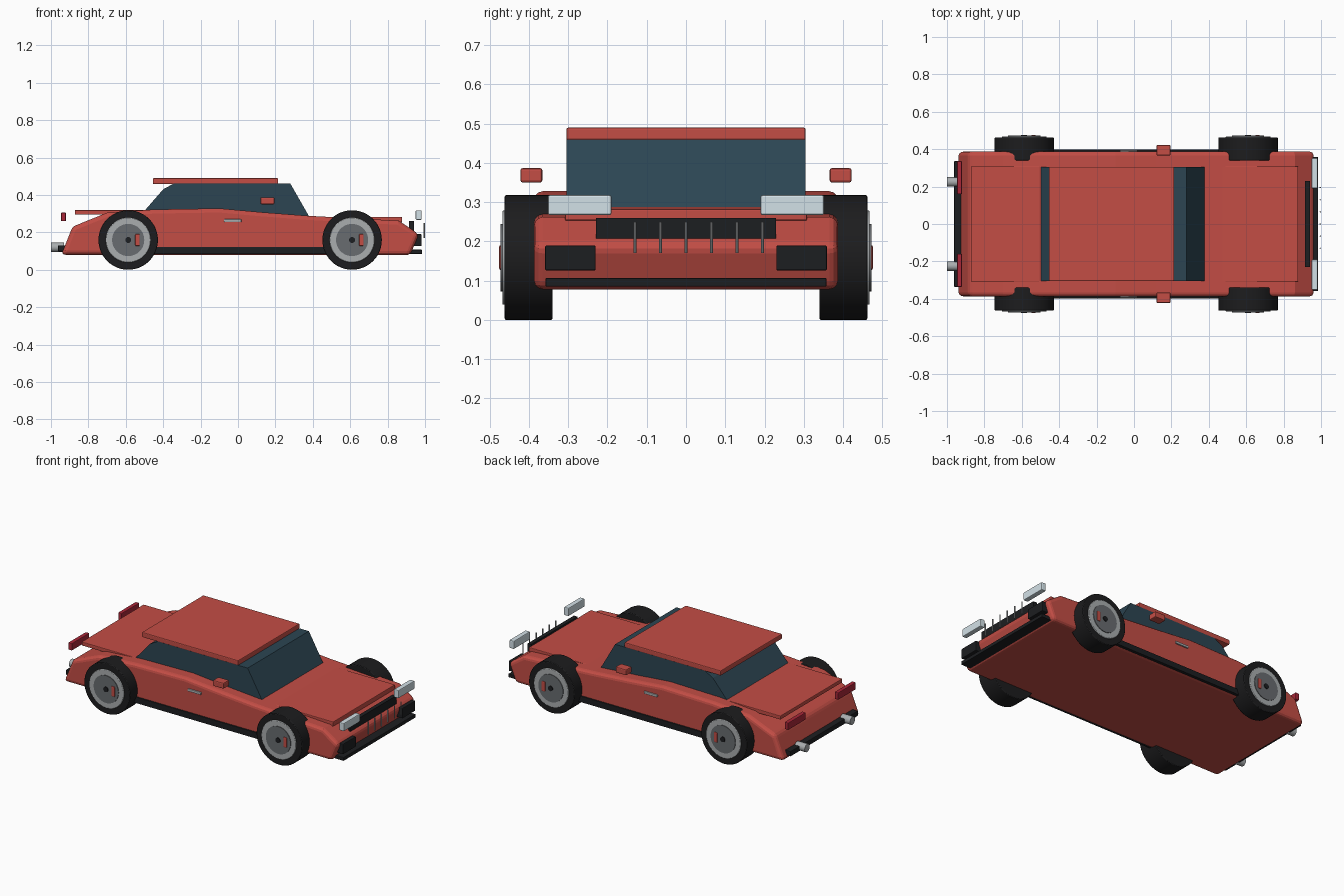
import bpy, bmesh, math
from mathutils import Matrix

if "Cube" in bpy.data.objects:
    bpy.data.objects.remove(bpy.data.objects["Cube"])


def mat(name, r, g, b):
    m = bpy.data.materials.new(name)
    m.diffuse_color = (r, g, b, 1)
    m.use_nodes = True
    m.node_tree.nodes["Principled BSDF"].inputs["Base Color"].default_value = m.diffuse_color
    return m


RED = mat("paint", 0.55, 0.075, 0.06)
BLACK = mat("black_trim", 0.012, 0.013, 0.015)
RUBBER = mat("rubber", 0.012, 0.012, 0.013)
GLASS = mat("tinted_glass", 0.025, 0.06, 0.085)
LAMP = mat("headlight_lens", 0.65, 0.75, 0.8)
TAIL = mat("tail_lens", 0.4, 0.02, 0.04)
METAL = mat("metal", 0.4, 0.42, 0.43)
DARK = mat("dark_metal", 0.14, 0.15, 0.16)


def finish(name, bm, material, bevel=0, segs=2, smooth=False):
    bmesh.ops.recalc_face_normals(bm, faces=bm.faces)
    me = bpy.data.meshes.new(name)
    bm.to_mesh(me)
    bm.free()
    ob = bpy.data.objects.new(name, me)
    bpy.context.collection.objects.link(ob)
    me.materials.append(material)
    if bevel:
        mod = ob.modifiers.new("bevel", 'BEVEL')
        mod.width, mod.segments = bevel, segs
        mod.limit_method = 'ANGLE'
        mod.angle_limit = math.radians(40)
    if smooth:
        bpy.context.view_layer.objects.active = ob
        ob.select_set(True)
        bpy.ops.object.shade_smooth_by_angle(angle=math.radians(35))
        ob.select_set(False)
    return ob


def box(name, x, y, z, material, bevel=0):
    """Box from (min, max) ranges on each axis."""
    bm = bmesh.new()
    bmesh.ops.create_cube(bm, size=1)
    for v in bm.verts:
        v.co = [r[0] + (c + 0.5) * (r[1] - r[0]) for c, r in zip(v.co, (x, y, z))]
    return finish(name, bm, material, bevel)


def pair(name, x, y, z, material, bevel=0):
    box(name + "_left", x, y, z, material, bevel)
    box(name + "_right", x, (-y[1], -y[0]), z, material, bevel)


def prism(name, profile, half, material, bevel=0, segs=2):
    """Side profile in xz, extruded across the width."""
    bm = bmesh.new()
    f = bm.faces.new([bm.verts.new((x, -half, z)) for x, z in profile])
    new = bmesh.ops.extrude_face_region(bm, geom=[f])["geom"]
    bmesh.ops.translate(bm, vec=(0, 2 * half, 0),
                        verts=[v for v in new if isinstance(v, bmesh.types.BMVert)])
    return finish(name, bm, material, bevel, segs)


def cylinder(name, centre, radius, length, axis, material, bevel=0, n=48):
    bm = bmesh.new()
    rot = Matrix.Rotation(math.pi / 2, 4, 'X' if axis == 'Y' else 'Y')
    if axis == 'Z':
        rot = Matrix.Identity(4)
    bmesh.ops.create_cone(bm, cap_ends=True, segments=n, radius1=radius, radius2=radius,
                          depth=length, matrix=Matrix.Translation(centre) @ rot)
    return finish(name, bm, material, bevel, smooth=True)


# Body shell, cabin and panels
prism("body", [(-0.945, 0.08), (-0.885, 0.23), (-0.70, 0.305), (-0.45, 0.322), (-0.1, 0.328),
               (0.12, 0.308), (0.38, 0.288), (0.86, 0.262), (0.967, 0.19), (0.92, 0.078)],
      0.387, RED, 0.022, 3)
prism("cabin_glass", [(-0.5, 0.315), (-0.4, 0.43), (-0.345, 0.46), (0.28, 0.46),
                      (0.38, 0.285)], 0.304, GLASS)
box("roof", (-0.455, 0.215), (-0.305, 0.305), (0.458, 0.49), RED, 0.005)
box("hood_panel", (0.36, 0.877), (-0.308, 0.308), (0.253, 0.283), RED, 0.004)
box("rear_deck", (-0.872, -0.5), (-0.308, 0.308), (0.295, 0.319), RED, 0.004)

# Side trim
pair("side_sill", (-0.5, 0.52), (0.37, 0.397), (0.084, 0.122), BLACK, 0.004)
pair("door_handle", (-0.075, 0.018), (0.38, 0.395), (0.254, 0.27), METAL, 0.004)
pair("wing_mirror", (0.12, 0.195), (0.366, 0.422), (0.35, 0.387), RED, 0.006)

# Nose
pair("headlight", (0.95, 0.982), (0.19, 0.352), (0.267, 0.318), LAMP, 0.005)
box("grille", (0.915, 0.94), (-0.229, 0.229), (0.2, 0.26), BLACK)
pair("air_intake", (0.94, 0.982), (0.23, 0.359), (0.126, 0.19), BLACK, 0.004)
box("front_splitter", (0.91, 0.985), (-0.358, 0.358), (0.085, 0.107), BLACK, 0.003)
for i in range(6):
    cylinder(f"grille_bar_{i + 1}", (0.996, -0.13 + 0.065 * i, 0.21), 0.0035, 0.08, 'Z', METAL, n=10)

# Tail
pair("tail_light", (-0.946, -0.92), (0.16, 0.336), (0.26, 0.305), TAIL, 0.004)
box("rear_bumper", (-0.962, -0.86), (-0.336, 0.336), (0.098, 0.13), BLACK, 0.004)
for s, side in ((1, "left"), (-1, "right")):
    cylinder(f"exhaust_{side}", (-0.965, 0.225 * s, 0.12), 0.025, 0.07, 'X', METAL, n=24)

# Wheels
R = 0.159
for x, end in ((-0.587, "rear"), (0.61, "front")):
    for s, side in ((1, "left"), (-1, "right")):
        tag = f"{end}_{side}"
        cylinder("tyre_" + tag, (x, 0.401 * s, R), R, 0.122, 'Y', RUBBER, 0.004)
        cylinder("rim_" + tag, (x, 0.458 * s, R), 0.12, 0.02, 'Y', METAL, 0.003)
        cylinder("rim_face_" + tag, (x, 0.462 * s, R), 0.086, 0.02, 'Y', DARK)
        cylinder("hub_" + tag, (x, 0.467 * s, R), 0.016, 0.02, 'Y', BLACK, n=20)
        lo, hi = sorted((0.465 * s, 0.476 * s))
        box("brake_caliper_" + tag, (x + 0.037, x + 0.062), (lo, hi), (R - 0.032, R + 0.032), RED, 0.005)
